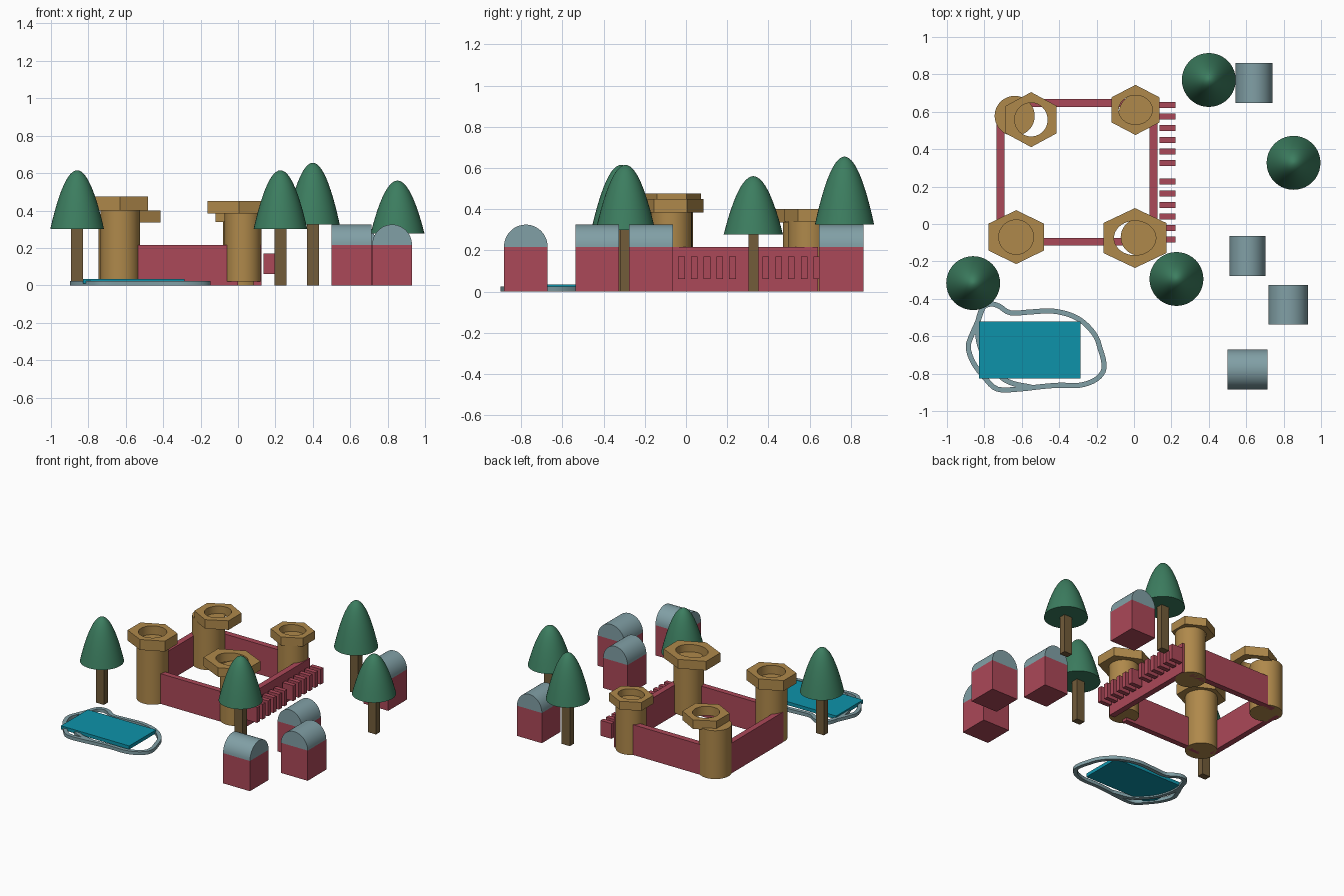
import bpy, bmesh, math
from mathutils import Vector

if "Cube" in bpy.data.objects:
    bpy.data.objects.remove(bpy.data.objects["Cube"])


def material(name, rgb):
    m = bpy.data.materials.new(name)
    m.diffuse_color = (*rgb, 1)
    m.use_nodes = True
    m.node_tree.nodes["Principled BSDF"].inputs["Base Color"].default_value = m.diffuse_color
    return m


RED = material("red_brick", (0.41, 0.065, 0.098))
SAND = material("sand_stone", (0.43, 0.25, 0.07))
GREEN = material("leaf_green", (0.045, 0.205, 0.115))
SLATE = material("slate_blue", (0.22, 0.35, 0.38))
TEAL = material("water_teal", (0.004, 0.29, 0.40))
BARK = material("bark_brown", (0.17, 0.107, 0.042))


def finish(name, bm, mat, smooth=False):
    bmesh.ops.recalc_face_normals(bm, faces=bm.faces)
    me = bpy.data.meshes.new(name)
    bm.to_mesh(me)
    bm.free()
    ob = bpy.data.objects.new(name, me)
    bpy.context.collection.objects.link(ob)
    me.materials.append(mat)
    if smooth:
        bpy.ops.object.select_all(action='DESELECT')
        ob.select_set(True)
        bpy.context.view_layer.objects.active = ob
        bpy.ops.object.shade_smooth_by_angle(angle=math.radians(30))
    return ob


def box(name, x0, x1, y0, y1, z0, z1, mat):
    bm = bmesh.new()
    bmesh.ops.create_cube(bm, size=1)
    for v in bm.verts:
        v.co = ((x0 + x1) / 2 + v.co.x * (x1 - x0),
                (y0 + y1) / 2 + v.co.y * (y1 - y0),
                (z0 + z1) / 2 + v.co.z * (z1 - z0))
    return finish(name, bm, mat)


def loft(name, rings, mat, smooth=False, closed=False, caps=True):
    """Skin a list of equal-length point rings."""
    bm = bmesh.new()
    vs = [[bm.verts.new(p) for p in r] for r in rings]
    n = len(vs[0])
    for a, b in zip(vs, vs[1:] + ([vs[0]] if closed else [])):
        for i in range(n):
            j = (i + 1) % n
            bm.faces.new((a[i], a[j], b[j], b[i]))
    if caps and not closed:
        bm.faces.new(vs[0])
        bm.faces.new(vs[-1])
    return finish(name, bm, mat, smooth)


def ellipse(cx, cy, z, rx, ry, n=48):
    return [(cx + rx * math.cos(math.tau * i / n),
             cy + ry * math.sin(math.tau * i / n), z) for i in range(n)]


def hexagon(cx, cy, z, rx, ry, n=48):
    pts = []
    for i in range(n):
        a = math.tau * i / n
        off = (a + math.pi / 6) % (math.pi / 3) - math.pi / 6
        r = math.cos(math.pi / 6) / math.cos(off)
        pts.append((cx + rx * r * math.cos(a), cy + ry * r * math.sin(a), z))
    return pts


# Towers: round column with a hollow hexagonal crown
def tower(name, col, col_r, z0, crown, hex_r, hole_r, z1, z2):
    top = z1 + 0.012
    loft(name + "_column", [ellipse(*col, z0, col_r, col_r),
                            ellipse(*col, top, col_r, col_r)], SAND, True)
    loft(name + "_crown", [hexagon(*crown, z1, *hex_r), hexagon(*crown, z2, *hex_r),
                           ellipse(*crown, z2, *hole_r), ellipse(*crown, z1, *hole_r)],
         SAND, True, closed=True)


tower("front_left_tower", (-0.63, -0.07), 0.105, 0.0,
      (-0.63, -0.07), (0.171, 0.144), (0.093, 0.092), 0.40, 0.475)
tower("front_right_tower", (0.027, -0.07), 0.098, 0.02,
      (0.005, -0.075), (0.195, 0.16), (0.112, 0.092), 0.385, 0.45)
tower("back_right_tower", (0.02, 0.595), 0.10, 0.0,
      (0.008, 0.61), (0.148, 0.134), (0.09, 0.078), 0.34, 0.40)
tower("back_left_tower", (-0.638, 0.578), 0.107, 0.0,
      (-0.55, 0.558), (0.157, 0.147), (0.088, 0.09), 0.335, 0.40)

# Curtain walls
box("front_wall", -0.64, 0.0, -0.115, -0.075, 0, 0.217, RED)
box("back_wall", -0.64, 0.06, 0.626, 0.668, 0, 0.217, RED)
box("left_wall", -0.735, -0.693, -0.06, 0.60, 0, 0.217, RED)
box("right_wall", 0.083, 0.125, -0.10, 0.64, 0, 0.217, RED)

# Plain raised bars in place of the sign on the right wall, in two groups
for start, count in ((-0.10, 6), (0.31, 6)):
    for i in range(count):
        y = start + i * 0.062
        box("wall_bar", 0.136, 0.222, y, y + 0.032, 0.06, 0.17, RED)


# Trees: domed crown on a square trunk
def tree(x, y, base, top):
    box("tree_trunk", x - 0.032, x + 0.032, y - 0.024, y + 0.024, 0, base + 0.02, BARK)
    rings = []
    for k in range(13):
        t = k / 12
        r = 0.144 * max(1 - t, 0.02)
        z = base + (top - base) * (1 - (1 - t) ** 2.0)
        rings.append(ellipse(x, y, z, r, r, 40))
    loft("tree_crown", rings, GREEN, True)


tree(0.40, 0.77, 0.325, 0.655)
tree(0.853, 0.327, 0.277, 0.56)
tree(0.227, -0.294, 0.30, 0.615)
tree(-0.86, -0.316, 0.30, 0.615)


# Houses: box with a half-round roof
def house(x0, x1, y0, y1, along_x=False):
    eave, rise = 0.217, 0.108
    box("house_body", x0, x1, y0, y1, 0, eave, RED)
    lo, hi = (y0, y1) if along_x else (x0, x1)
    arc = [((lo + hi) / 2 + (hi - lo) / 2 * math.cos(math.pi * i / 24),
            eave + rise * math.sin(math.pi * i / 24)) for i in range(25)]
    if along_x:
        rings = [[(x, a, z) for a, z in arc] for x in (x0, x1)]
    else:
        rings = [[(a, y, z) for a, z in arc] for y in (y0, y1)]
    loft("house_roof", rings, SLATE, True)


house(0.543, 0.741, 0.647, 0.861)
house(0.51, 0.703, -0.278, -0.064)
house(0.718, 0.93, -0.537, -0.326)
house(0.50, 0.714, -0.884, -0.672, True)

# Pond water
box("pond_water", -0.83, -0.287, -0.825, -0.52, 0.01, 0.035, TEAL)

# Pond rim: a wandering low kerb whose ends overlap
path = [(-0.55, -0.872), (-0.655, -0.850), (-0.72, -0.81), (-0.79, -0.73),
        (-0.83, -0.63), (-0.835, -0.53), (-0.81, -0.45), (-0.765, -0.428),
        (-0.72, -0.44), (-0.66, -0.475), (-0.55, -0.470), (-0.44, -0.465),
        (-0.34, -0.487), (-0.265, -0.53), (-0.205, -0.60), (-0.18, -0.67),
        (-0.162, -0.735), (-0.166, -0.79), (-0.21, -0.835), (-0.29, -0.862),
        (-0.40, -0.862), (-0.50, -0.870), (-0.61, -0.882), (-0.73, -0.883),
        (-0.80, -0.82), (-0.86, -0.74), (-0.886, -0.66), (-0.87, -0.60),
        (-0.835, -0.52), (-0.81, -0.45)]
P = [Vector(p) for p in path]
P = [2 * P[0] - P[1]] + P + [2 * P[-1] - P[-2]]
pts = []
for a, b, c, d in zip(P, P[1:], P[2:], P[3:]):
    for k in range(4):
        t = k / 4
        pts.append(0.5 * (2 * b + (c - a) * t + (2 * a - 5 * b + 4 * c - d) * t * t
                          + (3 * b - a - 3 * c + d) * t ** 3))
pts.append(P[-2])
rings = []
for i, p in enumerate(pts):
    d = (pts[min(i + 1, len(pts) - 1)] - pts[max(i - 1, 0)]).normalized() * 0.0135
    rings.append([(p.x - s * d.y, p.y + s * d.x, z)
                  for s, z in ((-1, 0), (1, 0), (1, 0.024), (-1, 0.024))])
loft("pond_rim", rings, SLATE, True)
